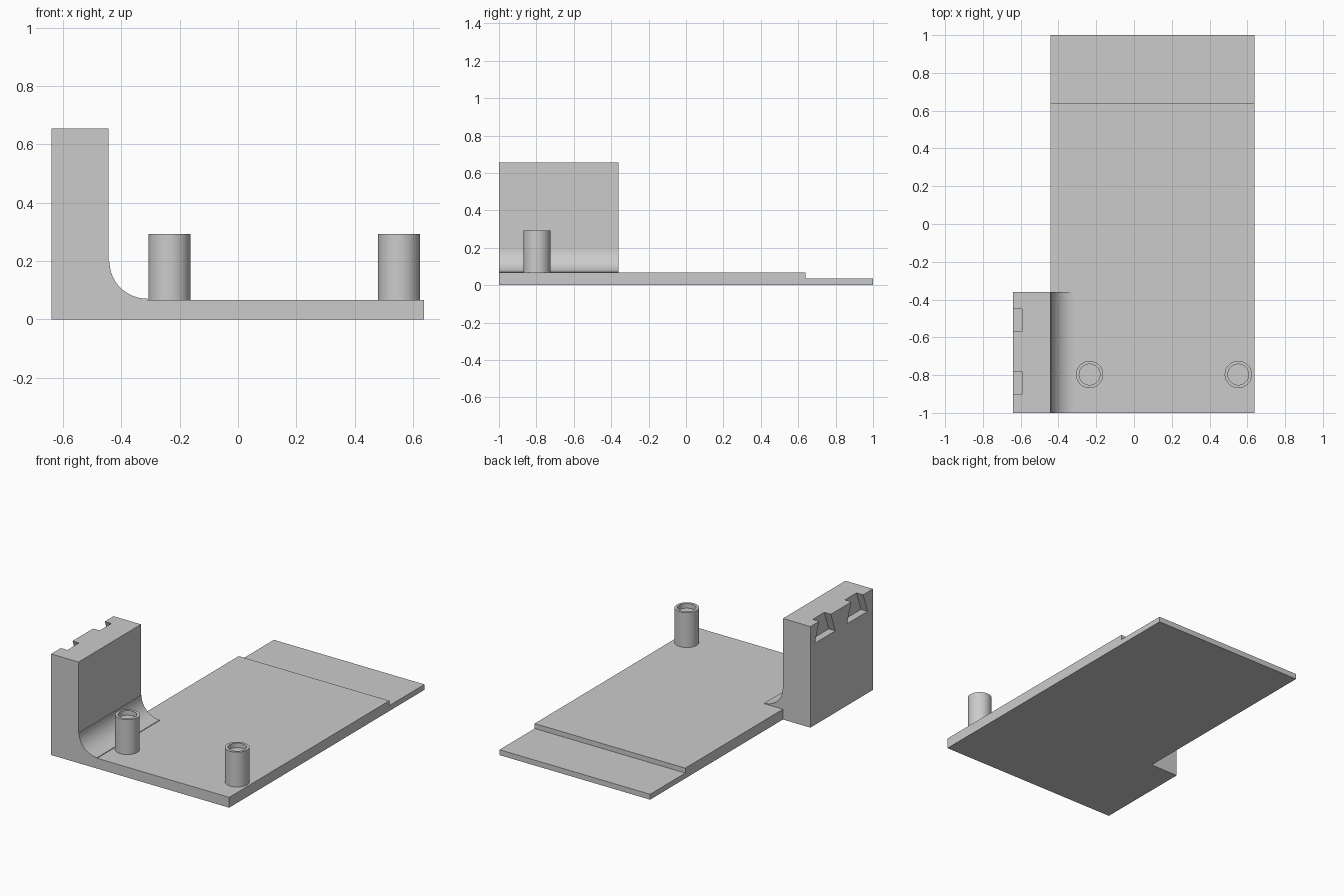
import bpy, bmesh, math
from mathutils import Vector

cube = bpy.data.objects.get("Cube")
if cube:
    bpy.data.objects.remove(cube, do_unlink=True)

# Single flat grey
grey = bpy.data.materials.new("plain grey")
grey.use_nodes = True
COLOUR = (0.6, 0.6, 0.6, 1)
grey.diffuse_color = COLOUR
grey.node_tree.nodes["Principled BSDF"].inputs["Base Color"].default_value = COLOUR


def prism(name, points, direction):
    """Extrude a closed 3D outline along a direction."""
    bm = bmesh.new()
    face = bm.faces.new([bm.verts.new(p) for p in points])
    out = bmesh.ops.extrude_face_region(bm, geom=[face])
    moved = [v for v in out["geom"] if isinstance(v, bmesh.types.BMVert)]
    bmesh.ops.translate(bm, verts=moved, vec=Vector(direction))
    bmesh.ops.recalc_face_normals(bm, faces=bm.faces)
    return finish(name, bm)


def finish(name, bm):
    mesh = bpy.data.meshes.new(name)
    bm.to_mesh(mesh)
    bm.free()
    mesh.materials.append(grey)
    obj = bpy.data.objects.new(name, mesh)
    bpy.context.collection.objects.link(obj)
    return obj


def select(obj):
    bpy.ops.object.select_all(action='DESELECT')
    obj.select_set(True)
    bpy.context.view_layer.objects.active = obj


def combine(obj, tool, operation):
    """Apply a boolean, then drop the tool object."""
    mod = obj.modifiers.new("combine", 'BOOLEAN')
    mod.operation, mod.solver, mod.object = operation, 'EXACT', tool
    select(obj)
    bpy.ops.object.modifier_apply(modifier=mod.name)
    bpy.data.objects.remove(tool, do_unlink=True)


OUT, WALL, EDGE = -0.64, -0.443, 0.637
TOP, PLATE, LOW = 0.655, 0.067, 0.035
WALL_BACK = -0.36

# Stepped base plate, as a side profile
side = [(-1, 0), (1, 0), (1, LOW), (0.64, LOW), (0.64, PLATE), (-1, PLATE)]
bracket = prism("bracket", [(WALL, y, z) for y, z in side], (EDGE - WALL, 0, 0))

# Upright wall with concave fillet and its small lips, as a front profile
arc = [math.pi + i * math.pi / 32 for i in range(17)]
fillet = [(-0.31 + 0.13 * math.cos(a), 0.196 + 0.125 * math.sin(a)) for a in arc]
front = [(OUT, 0), (-0.31, 0)] + fillet[::-1] + [(WALL, 0.196), (WALL, TOP), (OUT, TOP)]
wall = prism("wall", [(x, -1, z) for x, z in front], (0, WALL_BACK + 1, 0))
combine(bracket, wall, 'UNION')

# Undercut notches in the outer face, open at the top
for y in (-0.51, -0.84):
    outline = [(-0.105, 0.53), (0.105, 0.53), (0.06, TOP), (0.06, TOP + 0.1),
               (-0.06, TOP + 0.1), (-0.06, TOP)]
    notch = prism("notch", [(OUT - 0.1, y + dy, z) for dy, z in outline], (0.147, 0, 0))
    combine(bracket, notch, 'DIFFERENCE')

# Merge coplanar faces
bm = bmesh.new()
bm.from_mesh(bracket.data)
bmesh.ops.remove_doubles(bm, verts=bm.verts, dist=0.0001)
bmesh.ops.dissolve_limit(bm, angle_limit=math.radians(0.5), verts=bm.verts, edges=bm.edges)
bm.to_mesh(bracket.data)
bm.free()
select(bracket)
bpy.ops.object.shade_smooth_by_angle(angle=math.radians(20))

# Round posts with a recessed top, as a spun profile
for name, x in (("right_post", -0.235), ("left_post", 0.552)):
    bm = bmesh.new()
    profile = [(0, 0.05), (0.072, 0.05), (0.072, 0.293), (0.055, 0.293),
               (0.055, 0.263), (0, 0.263)]
    verts = [bm.verts.new((r, 0, z)) for r, z in profile]
    edges = [bm.edges.new(pair) for pair in zip(verts, verts[1:])]
    bmesh.ops.spin(bm, geom=verts + edges, cent=(0, 0, 0), axis=(0, 0, 1),
                   angle=math.tau, steps=48)
    bmesh.ops.remove_doubles(bm, verts=bm.verts, dist=0.0001)
    bmesh.ops.recalc_face_normals(bm, faces=bm.faces)
    post = finish(name, bm)
    post.location = (x, -0.797, 0)
    select(post)
    bpy.ops.object.shade_smooth_by_angle(angle=math.radians(30))
